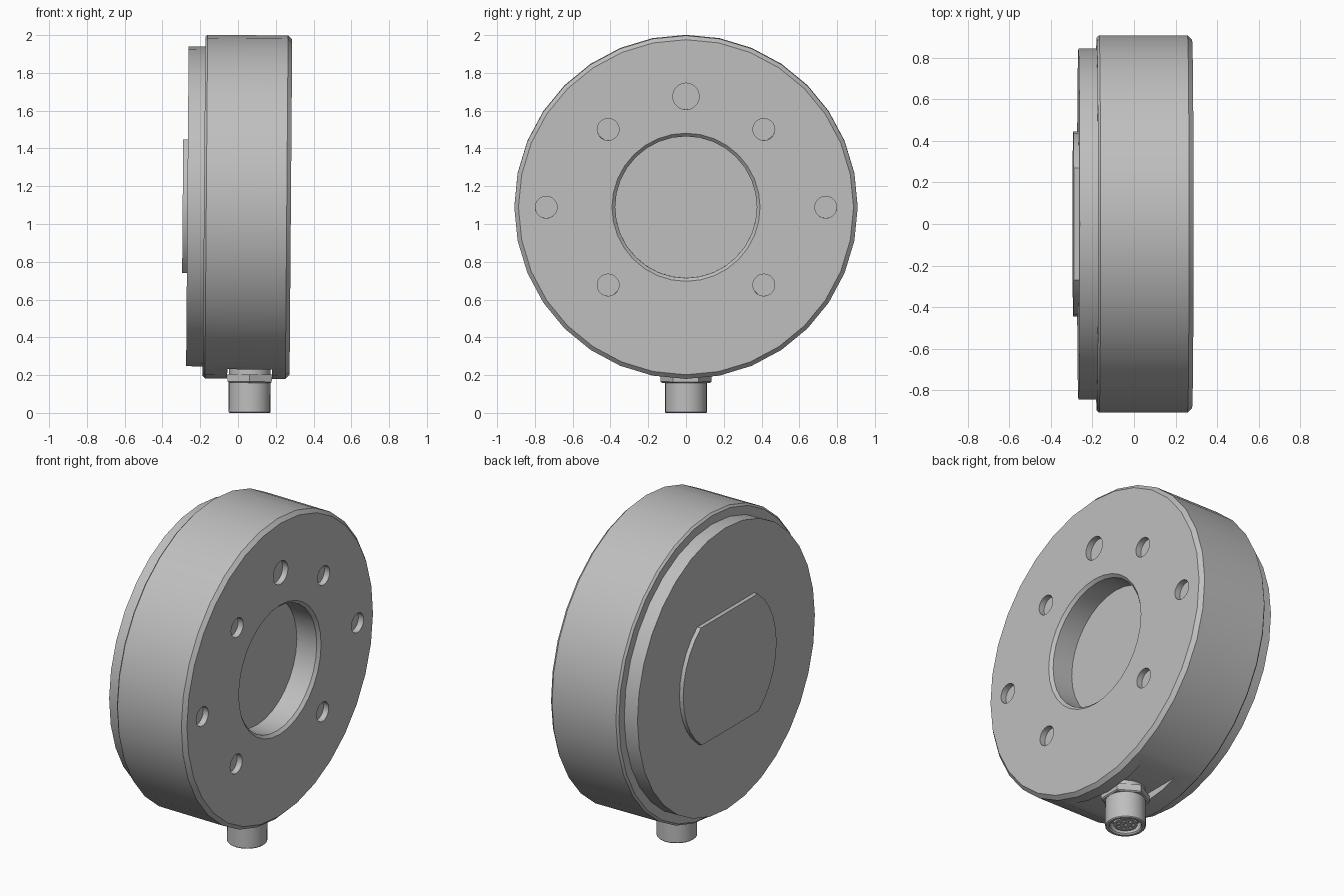
import bpy, bmesh
from math import sin, cos, pi, asin, radians
from mathutils import Matrix, Vector

cube = bpy.data.objects.get("Cube")
if cube:
    bpy.data.objects.remove(cube, do_unlink=True)

mat = bpy.data.materials.new("machined grey")
mat.use_nodes = True
GREY = (0.52, 0.52, 0.52, 1)
mat.diffuse_color = GREY
mat.node_tree.nodes["Principled BSDF"].inputs["Base Color"].default_value = GREY

# Disc axis lies along x, leaning very slightly
CENTRE = Matrix.Translation((0, 0, 1.091)) @ Matrix.Rotation(radians(0.45), 4, "Y")
# Connector axis points up, starting at the ground
PLUG = CENTRE @ Matrix.Translation((0.069, 0, -1.091)) @ Matrix.Rotation(-pi / 2, 4, "Y")


def loft(name, rings, matrix):
    """Join equal point rings into a closed solid."""
    bm = bmesh.new()
    loops = [[bm.verts.new(matrix @ Vector(p)) for p in ring] for ring in rings]
    n = len(loops[0])
    for a, b in zip(loops, loops[1:]):
        for i in range(n):
            j = (i + 1) % n
            bm.faces.new((a[i], a[j], b[j], b[i]))
    bm.faces.new(loops[0])
    bm.faces.new(loops[-1])
    bmesh.ops.recalc_face_normals(bm, faces=bm.faces)
    mesh = bpy.data.meshes.new(name)
    bm.to_mesh(mesh)
    bm.free()
    mesh.materials.append(mat)
    obj = bpy.data.objects.new(name, mesh)
    bpy.context.collection.objects.link(obj)
    return obj


def lathe(name, profile, sides, matrix=CENTRE, y=0, z=0):
    """Spin (along, radius) points about the local x axis."""
    rings = [[(x, y + r * sin(2 * pi * i / sides), z + r * cos(2 * pi * i / sides))
              for i in range(sides)] for x, r in profile]
    return loft(name, rings, matrix)


def cut(obj, cutters):
    for c in cutters:
        c.hide_render = True
        mod = obj.modifiers.new("cut", "BOOLEAN")
        mod.operation, mod.solver, mod.object = "DIFFERENCE", "EXACT", c
    bpy.context.view_layer.update()
    deps = bpy.context.evaluated_depsgraph_get()
    mesh = bpy.data.meshes.new_from_object(obj.evaluated_get(deps))
    obj.modifiers.clear()
    obj.data = mesh
    for c in cutters:
        bpy.data.objects.remove(c, do_unlink=True)


# Main ring with chamfered rims and a blind centre bore
FACE = 0.280
housing = lathe("housing", [
    (-0.18, 0.897), (-0.168, 0.909), (FACE - 0.022, 0.909), (FACE, 0.887),
    (FACE, 0.392), (FACE - 0.017, 0.375), (FACE - 0.15, 0.375)], 32)

# Blind mounting holes and the flat pocket under the connector
D = 0.412
holes = [(0, 0.587, 0.07)]
for s in (-1, 1):
    holes += [(s * D, D, 0.058), (s * D, -D, 0.058), (s * 0.74, 0, 0.058)]
cutters = [lathe("hole_cutter", [(FACE - 0.035, r), (FACE + 0.1, r)], 20, y=y, z=z)
           for y, z, r in holes]
pocket = [[(x, -0.5, -1.2), (x, 0.5, -1.2), (x, 0.5, -0.86), (x, -0.5, -0.86)]
          for x in (-0.05, 0.188)]
cutters.append(loft("pocket_cutter", pocket, CENTRE))
cut(housing, cutters)

# Stepped back cover and its round boss with two flats
cover = lathe("back_cover", [(-0.268, 0.846), (-0.17, 0.846)], 32)
R, FLAT, STEPS = 0.445, 0.353, 10
half = asin(FLAT / R)
arc = [(R * cos(a), R * sin(a)) for a in
       (half * (2 * i / STEPS - 1) for i in range(STEPS + 1))]
outline = arc + [(-y, -z) for y, z in arc]
boss = loft("cover_boss", [[(x, y, z) for y, z in outline] for x in (-0.293, -0.26)], CENTRE)

# Connector sleeve, hex nut and pin insert
sleeve = lathe("connector_sleeve", [
    (0.05, 0.085), (0.008, 0.085), (0, 0.092), (0, 0.106), (0.005, 0.111),
    (0.25, 0.111)], 28, PLUG)
nut = lathe("connector_nut", [(0.16, 0.128), (0.166, 0.135), (0.205, 0.135)], 6,
            PLUG @ Matrix.Rotation(pi / 2, 4, "X"))
insert = lathe("pin_insert", [(0.012, 0.066), (0.06, 0.066)], 24, PLUG)
pins = [(0, 0)] + [(0.042 * cos(2 * pi * i / 7), 0.042 * sin(2 * pi * i / 7)) for i in range(7)]
cut(insert, [lathe("pin_cutter", [(-0.02, 0.011), (0.03, 0.011)], 10, PLUG, y, z)
             for y, z in pins])

# Smooth round walls, crisp edges
bpy.ops.object.select_all(action="DESELECT")
for obj in (housing, cover, boss, sleeve, nut, insert):
    obj.select_set(True)
bpy.context.view_layer.objects.active = housing
bpy.ops.object.shade_smooth_by_angle(angle=radians(30))
